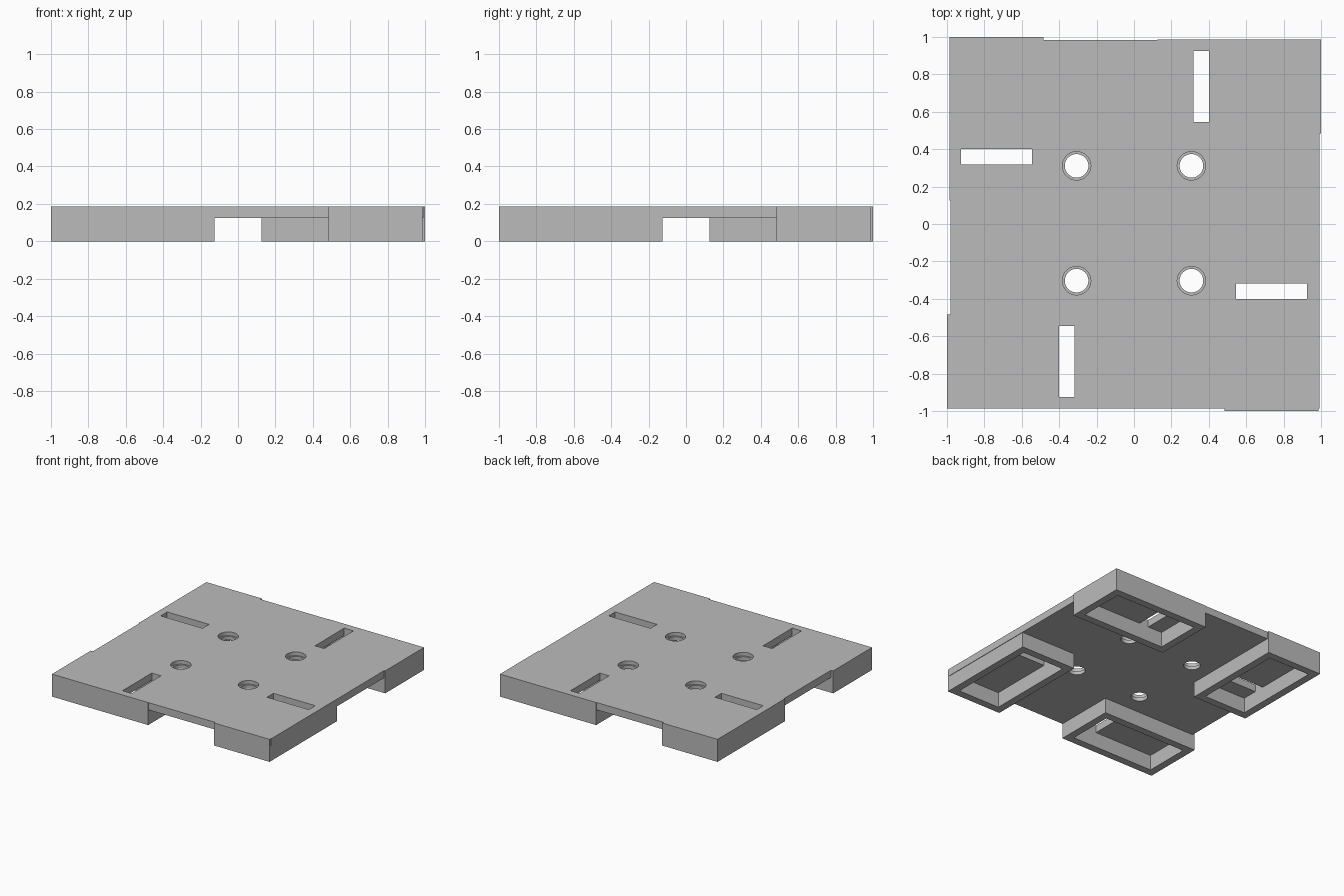
import bpy
import math
from mathutils import Matrix, Vector

if "Cube" in bpy.data.objects:
    bpy.data.objects.remove(bpy.data.objects["Cube"], do_unlink=True)

HEIGHT = 0.185      # overall height
UNDERSIDE = 0.125   # underside of the plate
WALL = 0.062        # wall thickness of the hollow feet

grey = bpy.data.materials.new("plain grey")
grey.use_nodes = True
color = (0.5, 0.5, 0.5, 1.0)
grey.diffuse_color = color
grey.node_tree.nodes["Principled BSDF"].inputs["Base Color"].default_value = color


def box(name, low, high, quarter=0):
    """Box between two corners, turned about z by quarter turns."""
    low, high = Vector(low), Vector(high)
    bpy.ops.mesh.primitive_cube_add(size=1)
    obj = bpy.context.object
    obj.name = name
    size = high - low
    turn = Matrix.Rotation(quarter * math.pi / 2, 4, "Z")
    obj.data.transform(turn @ Matrix.Translation((low + high) / 2)
                       @ Matrix.Diagonal((*size, 1)))
    obj.data.materials.append(grey)
    return obj


def cylinder(name, radius, low, high, x, y):
    bpy.ops.mesh.primitive_cylinder_add(vertices=48, radius=radius, depth=high - low,
                                        location=(x, y, (low + high) / 2))
    obj = bpy.context.object
    obj.name = name
    obj.data.materials.append(grey)
    return obj


def combine(target, tool, operation):
    """Apply an exact boolean and remove the tool."""
    tool.hide_render = True
    mod = target.modifiers.new(operation.lower(), "BOOLEAN")
    mod.operation = operation
    mod.solver = "EXACT"
    mod.object = tool
    bpy.context.view_layer.objects.active = target
    bpy.ops.object.modifier_apply(modifier=mod.name)
    bpy.data.objects.remove(tool, do_unlink=True)


# Flat plate
plate = box("base_plate", (-0.98, -0.986, UNDERSIDE), (0.991, 0.984, HEIGHT))

# Four corner feet in a pinwheel arrangement
for q in range(4):
    foot = box("corner_foot", (0.125, 0.483, 0), (1.0, 0.987, HEIGHT), q)
    combine(plate, foot, "UNION")

# Hollow underside of each foot, with a slot through the plate
for q in range(4):
    pocket = box("foot_pocket", (0.125 + WALL, 0.483 + WALL, -0.1),
                 (1.0 - WALL, 0.987 - WALL, UNDERSIDE), q)
    combine(plate, pocket, "DIFFERENCE")
    slot = box("plate_slot", (0.318, 0.483 + WALL, 0.1),
               (0.402, 0.987 - WALL, 0.3), q)
    combine(plate, slot, "DIFFERENCE")

# Counterbored screw holes
for x in (-0.307, 0.307):
    for y in (-0.303, 0.311):
        combine(plate, cylinder("screw_hole", 0.063, 0, 0.3, x, y), "DIFFERENCE")
        combine(plate, cylinder("screw_recess", 0.076, 0.155, 0.3, x, y), "DIFFERENCE")

# Sharp machined edges, smooth hole walls
bpy.ops.object.select_all(action="DESELECT")
plate.select_set(True)
bpy.context.view_layer.objects.active = plate
bpy.ops.object.shade_smooth_by_angle(angle=math.radians(30))
